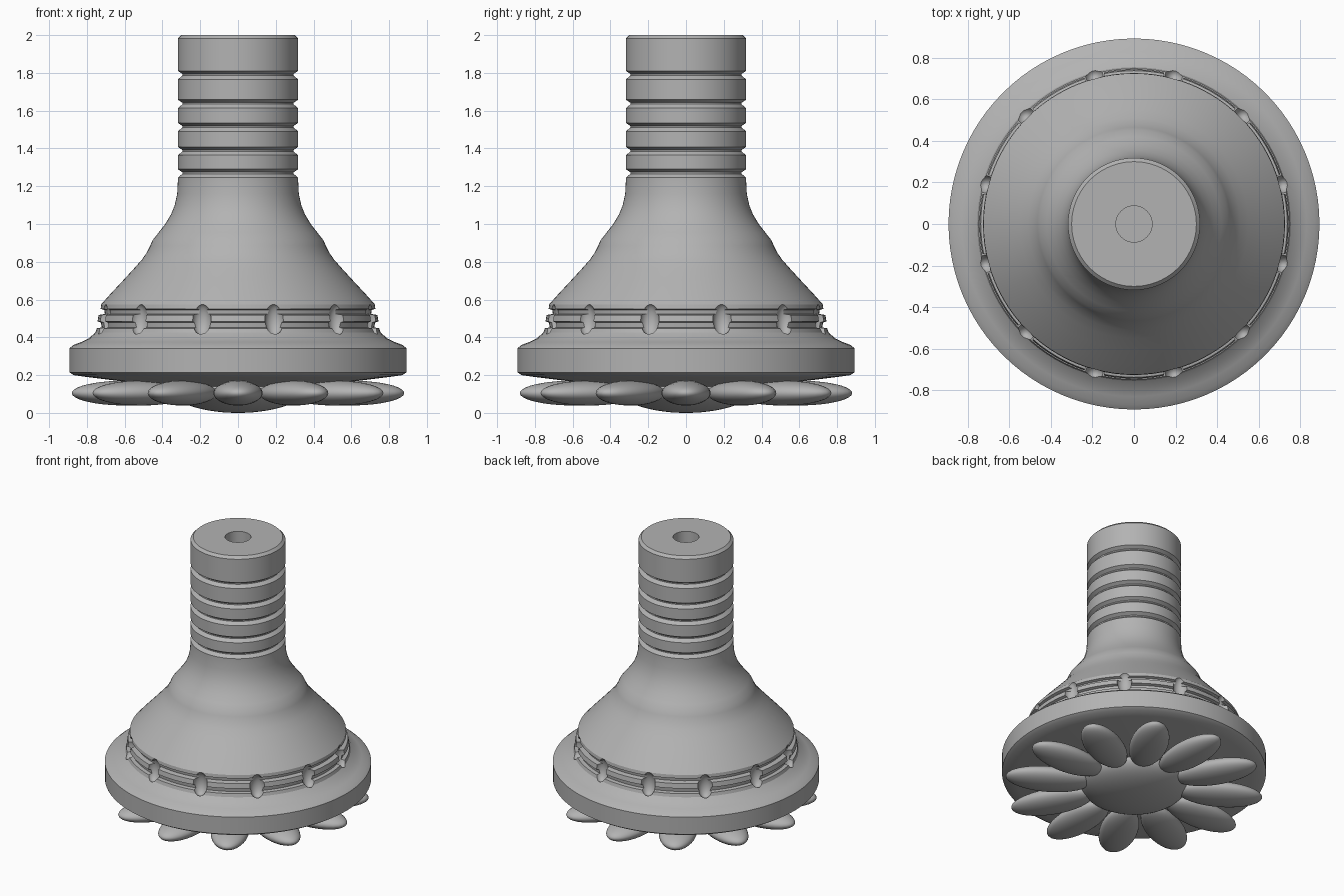
import bpy, bmesh
from math import sin, cos, pi, radians
from mathutils import Matrix

cube = bpy.data.objects.get("Cube")
if cube:
    bpy.data.objects.remove(cube)

grey = bpy.data.materials.new("plain grey")
grey.use_nodes = True
GREY = (0.45, 0.45, 0.45, 1)
grey.diffuse_color = GREY
grey.node_tree.nodes["Principled BSDF"].inputs["Base Color"].default_value = GREY


def finish(name, bm):
    bmesh.ops.recalc_face_normals(bm, faces=bm.faces)
    mesh = bpy.data.meshes.new(name)
    bm.to_mesh(mesh)
    bm.free()
    mesh.materials.append(grey)
    ob = bpy.data.objects.new(name, mesh)
    bpy.context.collection.objects.link(ob)
    return ob


def smooth(ob, angle=25):
    bpy.ops.object.select_all(action="DESELECT")
    ob.select_set(True)
    bpy.context.view_layer.objects.active = ob
    bpy.ops.object.shade_smooth_by_angle(angle=radians(angle))


def lathe(name, profile, steps=96):
    """Revolve (radius, height) points; the ends lie on the axis."""
    bm = bmesh.new()
    verts = [bm.verts.new((r, 0, z)) for r, z in profile]
    edges = [bm.edges.new(pair) for pair in zip(verts, verts[1:])]
    bmesh.ops.spin(bm, geom=verts + edges, axis=(0, 0, 1), cent=(0, 0, 0),
                   angle=2 * pi, steps=steps, use_duplicate=False)
    bmesh.ops.remove_doubles(bm, verts=bm.verts, dist=0.0005)
    return finish(name, bm)


def ellipsoid_ring(name, radius, z, size, start, count=12):
    """Ring of ellipsoids; size is radial, tangential, vertical."""
    bm = bmesh.new()
    for i in range(count):
        matrix = (Matrix.Rotation(start + 2 * pi * i / count, 4, "Z")
                  @ Matrix.Translation((radius, 0, z))
                  @ Matrix.Diagonal((*size, 1)))
        bmesh.ops.create_uvsphere(bm, u_segments=32, v_segments=20,
                                  radius=1, matrix=matrix)
    return finish(name, bm)


# Body: underside, rim, banded shoulder, flared bell
profile = [(0, .13), (.35, .14), (.6, .165), (.8, .19), (.87, .2),
           (.893, .215), (.893, .342), (.87, .36), (.83, .375), (.79, .395),
           (.755, .425), (.748, .448), (.722, .452), (.725, .478),
           (.744, .484), (.738, .518), (.705, .524), (.708, .545),
           (.727, .551), (.724, .575), (.675, .63), (.605, .705),
           (.55, .765), (.51, .81), (.482, .85), (.465, .885), (.452, .915),
           (.42, .955), (.385, 1.0), (.355, 1.05), (.335, 1.1),
           (.322, 1.16), (.318, 1.24)]

# Grooved neck
NECK = .318
for z in (1.27, 1.388, 1.515, 1.638, 1.79):
    profile += [(NECK, z - .024), (NECK - .024, z - .004),
                (NECK - .024, z + .004), (NECK, z + .02)]

# Chamfered top with a blind hole
profile += [(NECK, 1.982), (.3, 2), (.087, 2), (.087, 1.7), (0, 1.7)]
body = lathe("bell_body", profile)

# Oval dents around the shoulder
dents = ellipsoid_ring("dent_cutter", .742, .495, (.048, .05, .085), radians(15))
dents.hide_render = True
dents.hide_viewport = True
cut = body.modifiers.new("dents", "BOOLEAN")
cut.operation = "DIFFERENCE"
cut.solver = "EXACT"
cut.object = dents
bpy.context.view_layer.objects.active = body
bpy.ops.object.modifier_apply(modifier=cut.name)
bpy.data.objects.remove(dents)
smooth(body)

# Flower underneath: petals around a shallow dome
petals = ellipsoid_ring("petals", .59, .105, (.29, .13, .066), 0)
smooth(petals, 60)
dome = [(.36 * sin(a), .13 - .13 * cos(a))
        for a in (pi / 2 * i / 14 for i in range(15))]
flower_centre = lathe("flower_centre", dome + [(.34, .15), (0, .15)], 64)
smooth(flower_centre, 40)
